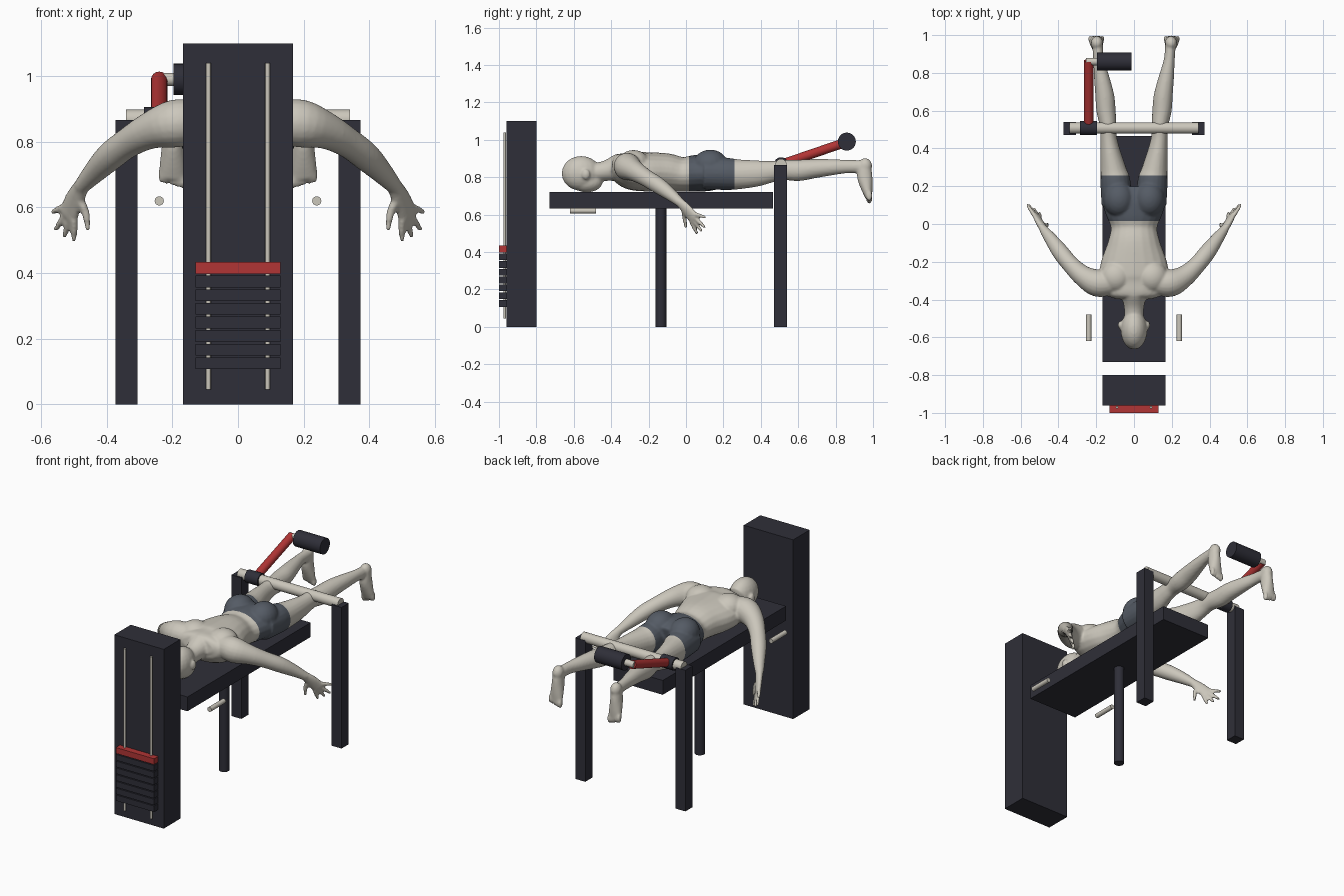
import bpy, bmesh, math
from mathutils import Vector, Matrix

cube = bpy.data.objects.get("Cube")
if cube:
    bpy.data.objects.remove(cube, do_unlink=True)


def material(name, rgb):
    m = bpy.data.materials.new(name)
    m.use_nodes = True
    m.diffuse_color = (*rgb, 1)
    m.node_tree.nodes["Principled BSDF"].inputs["Base Color"].default_value = (*rgb, 1)
    return m


DARK = material("charcoal", (0.028, 0.028, 0.04))
RED = material("red", (0.44, 0.035, 0.035))
PALE = material("pale_beige", (0.6, 0.57, 0.5))
SLATE = material("slate_cloth", (0.09, 0.105, 0.13))


def link(name, bm, mats):
    bmesh.ops.recalc_face_normals(bm, faces=bm.faces)
    mesh = bpy.data.meshes.new(name)
    bm.to_mesh(mesh)
    bm.free()
    for m in mats:
        mesh.materials.append(m)
    ob = bpy.data.objects.new(name, mesh)
    bpy.context.collection.objects.link(ob)
    return ob


def box(name, lo, hi, mat):
    lo, hi = Vector(lo), Vector(hi)
    bm = bmesh.new()
    bmesh.ops.create_cube(bm, size=1, matrix=Matrix.Translation((lo + hi) / 2)
                          @ Matrix.Diagonal((*(hi - lo), 1)))
    return link(name, bm, [mat])


def rod(name, a, b, radius, mat, sides=32):
    a, b = Vector(a), Vector(b)
    turn = (b - a).to_track_quat("Z", "Y").to_matrix().to_4x4()
    bm = bmesh.new()
    bmesh.ops.create_cone(bm, cap_ends=True, segments=sides, radius1=radius, radius2=radius,
                          depth=(b - a).length, matrix=Matrix.Translation((a + b) / 2) @ turn)
    for f in bm.faces:
        f.smooth = len(f.verts) == 4
    for e in bm.edges:
        e.smooth = all(len(f.verts) == 4 for f in e.link_faces)
    return link(name, bm, [mat])


# Weight tower, guide rods and plate stack
box("weight_tower", (-0.168, -0.96, 0), (0.168, -0.80, 1.10), DARK)
for x in (-0.09, 0.09):
    rod("guide_rod", (x, -0.97, 0.045), (x, -0.97, 1.04), 0.007, PALE, 16)
for i in range(8):
    z = 0.107 + i * 0.0415
    box("top_plate" if i == 7 else "weight_plate", (-0.13, -1, z), (0.13, -0.96, z + 0.036),
        RED if i == 7 else DARK)

# Bench and its pedestal
box("bench", (-0.168, -0.73, 0.632), (0.168, 0.465, 0.72), DARK)
rod("pedestal", (0, -0.134, 0), (0, -0.134, 0.64), 0.029, DARK)

# Handles and rear posts on both sides
for s in (-1, 1):
    rod("handle", (s * 0.24, -0.62, 0.62), (s * 0.24, -0.48, 0.62), 0.014, PALE, 20)
    box("rear_post", (s * 0.34 - 0.034, 0.47, 0), (s * 0.34 + 0.034, 0.54, 0.866), DARK)

# Cross bar, swinging lever and roller pad
rod("cross_bar", (-0.342, 0.508, 0.868), (0.342, 0.508, 0.868), 0.03, PALE)
rod("pivot_collar", (-0.286, 0.508, 0.868), (-0.197, 0.508, 0.868), 0.038, DARK)
rod("lever_arm", (-0.24, 0.508, 0.868), (-0.24, 0.865, 0.99), 0.025, RED)
rod("roller_axle", (-0.255, 0.86, 0.99), (-0.18, 0.86, 0.99), 0.02, PALE)
rod("roller_pad", (-0.196, 0.86, 0.99), (-0.012, 0.86, 0.99), 0.048, DARK)


def tube(bm, sections, across, s=1, steps=4, sides=20):
    """Loft smooth ellipses through (x, y, z, radius along across, other radius)."""
    k = [Vector((p[0] * s, *p[1:3], p[3], p[-1])) for p in sections]
    across = Vector((across[0] * s, across[1], across[2]))
    k = [k[0] * 2 - k[1]] + k + [k[-1] * 2 - k[-2]]
    path = []
    for a, b, c, d in zip(k, k[1:], k[2:], k[3:]):
        for i in range(steps):
            t = i / steps
            path.append((b * 2 + (c - a) * t + (a * 2 - b * 5 + c * 4 - d) * t ** 2
                         + (b * 3 - a - c * 3 + d) * t ** 3) / 2)
    path.append(k[-2])
    centres = [Vector(p[:3]) for p in path]
    rings = []
    for i, p in enumerate(path):
        t = (centres[min(i + 1, len(path) - 1)] - centres[max(i - 1, 0)]).normalized()
        u = (across - t * across.dot(t)).normalized()
        v = t.cross(u)
        angles = [math.tau * j / sides for j in range(sides)]
        rings.append([bm.verts.new(centres[i] + u * math.cos(a) * p[3] + v * math.sin(a) * p[4])
                      for a in angles])
    for a, b in zip(rings, rings[1:]):
        for j in range(sides):
            n = (j + 1) % sides
            bm.faces.new((a[j], a[n], b[n], b[j]))
    bm.faces.new(rings[0][::-1])
    bm.faces.new(rings[-1])


def blob(bm, centre, radii, s=1):
    c = Vector((centre[0] * s, *centre[1:]))
    bmesh.ops.create_uvsphere(bm, u_segments=20, v_segments=12, radius=1,
                              matrix=Matrix.Translation(c) @ Matrix.Diagonal((*radii, 1)))


X = (1, 0, 0)
bm = bmesh.new()
# Torso, neck and head, lying face down
tube(bm, [(0, -0.395, 0.865, 0.10, 0.045), (0, -0.37, 0.86, 0.155, 0.07),
          (0, -0.30, 0.835, 0.185, 0.10), (0, -0.2, 0.828, 0.175, 0.105),
          (0, -0.1, 0.825, 0.14, 0.102), (0, -0.02, 0.815, 0.123, 0.092),
          (0, 0.05, 0.82, 0.15, 0.098), (0, 0.13, 0.822, 0.17, 0.096),
          (0, 0.19, 0.815, 0.15, 0.08)], X)
tube(bm, [(0, -0.54, 0.82, 0.052), (0, -0.44, 0.832, 0.053), (0, -0.36, 0.85, 0.075)], X)
blob(bm, (0, -0.56, 0.82), (0.071, 0.105, 0.093))
blob(bm, (0, -0.53, 0.775), (0.056, 0.085, 0.056))

SPREAD = Vector((0.55, 0.34, 0.76))
KNUCKLE = Vector((0.515, 0.04, 0.58))
TIPS = [(0.5, 0.06, 0.497), (0.53, 0.085, 0.51), (0.557, 0.102, 0.53), (0.567, 0.105, 0.585)]
for s in (-1, 1):
    # Ear, shoulder blade and buttock
    blob(bm, (0.073, -0.535, 0.815), (0.012, 0.022, 0.028), s)
    blob(bm, (0.095, -0.28, 0.875), (0.085, 0.085, 0.07), s)
    blob(bm, (0.08, 0.13, 0.865), (0.083, 0.095, 0.082), s)
    # Arm
    tube(bm, [(0.12, -0.31, 0.862, 0.065), (0.195, -0.312, 0.855, 0.073),
              (0.27, -0.275, 0.833, 0.056), (0.335, -0.215, 0.797, 0.046),
              (0.39, -0.148, 0.755, 0.044), (0.44, -0.08, 0.705, 0.034),
              (0.478, -0.03, 0.663, 0.024)], (0, 0, 1), s)
    # Palm, fingers and thumb
    tube(bm, [(0.474, -0.036, 0.67, 0.024, 0.022), (0.498, 0.006, 0.624, 0.034, 0.018),
              (0.518, 0.045, 0.575, 0.038, 0.014)], SPREAD, s)
    for i, tip in enumerate(TIPS):
        base = KNUCKLE + SPREAD * (i - 1.5) * 0.019
        middle = (base + Vector(tip)) / 2
        tube(bm, [(*base, 0.012), (*middle, 0.011), (*tip, 0.008)], X, s, sides=10)
    tube(bm, [(0.488, -0.012, 0.635, 0.014), (0.465, -0.008, 0.585, 0.013),
              (0.457, 0, 0.53, 0.008)], X, s, sides=10)
    # Leg
    tube(bm, [(0.092, 0.10, 0.82, 0.08, 0.085), (0.098, 0.22, 0.817, 0.08, 0.086),
              (0.108, 0.28, 0.815, 0.07, 0.08), (0.125, 0.38, 0.82, 0.054, 0.07),
              (0.135, 0.46, 0.83, 0.044, 0.057), (0.137, 0.52, 0.838, 0.044, 0.053),
              (0.148, 0.60, 0.836, 0.051, 0.057), (0.155, 0.68, 0.845, 0.05, 0.052),
              (0.172, 0.78, 0.853, 0.04, 0.043), (0.187, 0.87, 0.857, 0.029, 0.035),
              (0.193, 0.95, 0.855, 0.028, 0.036)], X, s)
    # Foot with toes pointing down
    blob(bm, (0.196, 0.958, 0.86), (0.032, 0.037, 0.042), s)
    tube(bm, [(0.196, 0.954, 0.86, 0.03, 0.036), (0.198, 0.956, 0.80, 0.033, 0.041),
              (0.199, 0.967, 0.74, 0.039, 0.031), (0.20, 0.977, 0.69, 0.042, 0.018)], X, s)
    for i in range(5):
        blob(bm, (0.168 + i * 0.0165, 0.98, 0.685 + i * 0.004),
             (0.012 if i == 0 else 0.0085, 0.016, 0.028), s)

# Fuse the body parts into one smooth skin
rough = link("rough_body", bm, [PALE])
fuse = rough.modifiers.new("fuse", "REMESH")
fuse.mode = "VOXEL"
fuse.voxel_size = 0.007
soften = rough.modifiers.new("soften", "SMOOTH")
soften.factor = 0.5
soften.iterations = 4
bpy.context.view_layer.update()
graph = bpy.context.evaluated_depsgraph_get()
skin = bpy.data.meshes.new_from_object(rough.evaluated_get(graph))
bm = bmesh.new()
bm.from_mesh(skin)
bpy.data.objects.remove(rough, do_unlink=True)

# Shorts: cut clean hems, then colour the faces between them
WAIST, HEM = 0.017, 0.258
for y in (WAIST, HEM):
    bmesh.ops.bisect_plane(bm, geom=bm.verts[:] + bm.edges[:] + bm.faces[:],
                           plane_co=(0, y, 0), plane_no=(0, 1, 0))
for f in bm.faces:
    c = f.calc_center_median()
    f.smooth = True
    f.material_index = int(WAIST < c.y < HEM and abs(c.x) < 0.25)
link("body", bm, [PALE, SLATE])
